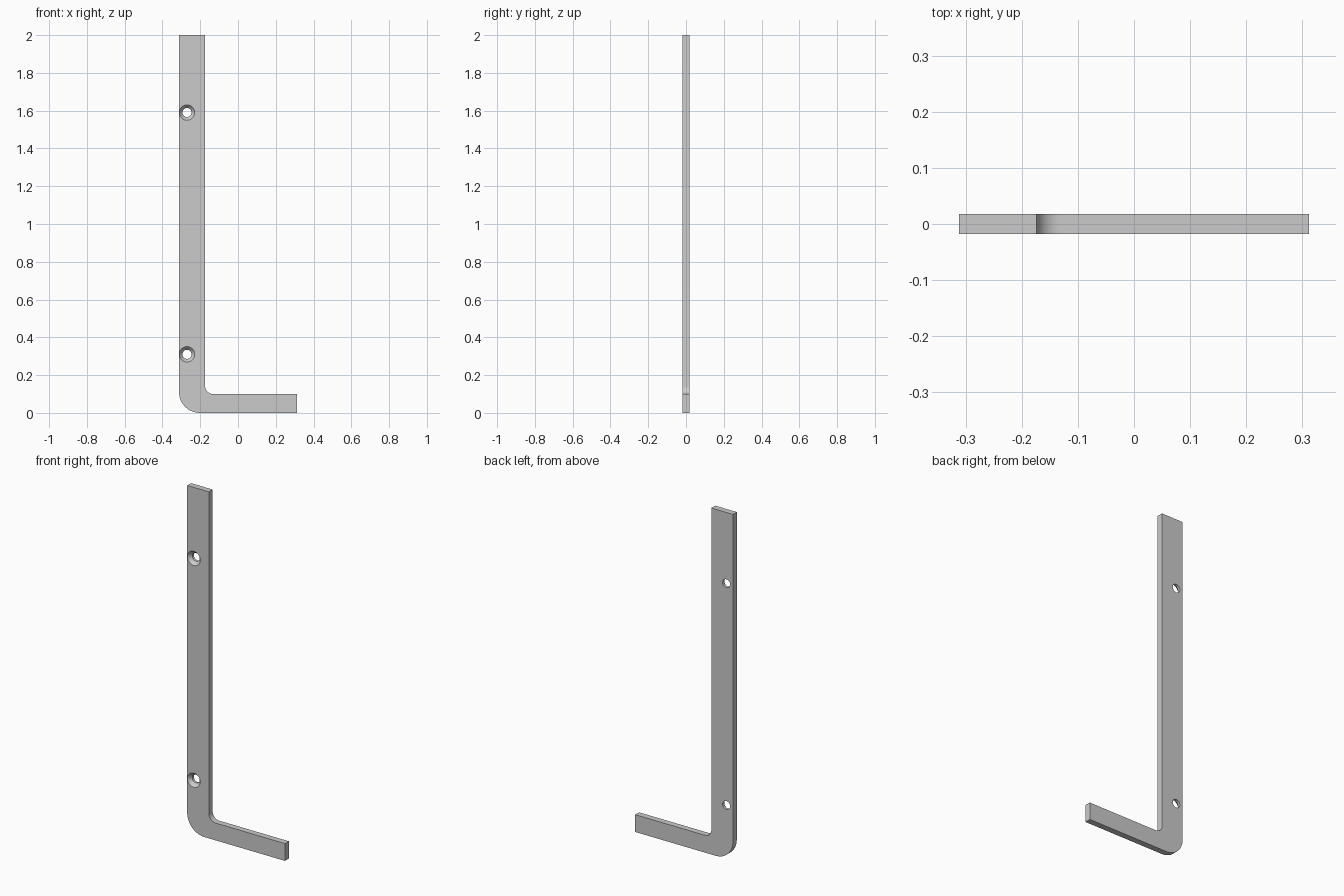
import bpy, bmesh
from math import cos, sin, pi

if "Cube" in bpy.data.objects:
    bpy.data.objects.remove(bpy.data.objects["Cube"])

X0, X1 = -0.312, 0.312      # overall width
INNER, FOOT_TOP = -0.174, 0.10
HALF_T = 0.0175             # half thickness
R_OUT, R_IN = 0.11, 0.042   # bend radii
HOLE_X, HOLE_ZS = -0.27, (0.31, 1.59)


def arc(cx, cz, r, a0, a1, n):
    return [(cx + r * cos(a0 + (a1 - a0) * i / n), cz + r * sin(a0 + (a1 - a0) * i / n))
            for i in range(n + 1)]


def mesh_object(name, bm):
    bmesh.ops.recalc_face_normals(bm, faces=bm.faces)
    me = bpy.data.meshes.new(name)
    bm.to_mesh(me)
    bm.free()
    ob = bpy.data.objects.new(name, me)
    bpy.context.collection.objects.link(ob)
    return ob


# L-shaped flat bar with rounded bend
profile = [(X0, 2.0)]
profile += arc(X0 + R_OUT, R_OUT, R_OUT, pi, 1.5 * pi, 24)
profile += [(X1, 0.0), (X1, FOOT_TOP)]
profile += arc(INNER + R_IN, FOOT_TOP + R_IN, R_IN, 1.5 * pi, pi, 16)
profile += [(INNER, 2.0)]
bm = bmesh.new()
face = bm.faces.new([bm.verts.new((x, -HALF_T, z)) for x, z in profile])
ext = bmesh.ops.extrude_face_region(bm, geom=[face])
bmesh.ops.translate(bm, vec=(0, 2 * HALF_T, 0),
                    verts=[v for v in ext["geom"] if isinstance(v, bmesh.types.BMVert)])
bracket = mesh_object("bracket", bm)


# Countersunk screw hole cutter: cone from the front, then straight bore
def hole_cutter(z, n=40):
    r_bore, r_sink, depth = 0.024, 0.041, 0.02
    slope = (r_sink - r_bore) / depth
    rings = [(r_sink + slope * 0.02, -HALF_T - 0.02),
             (r_bore, -HALF_T + depth), (r_bore, HALF_T + 0.02)]
    bm = bmesh.new()
    loops = [[bm.verts.new((HOLE_X + r * cos(2 * pi * i / n), y, z + r * sin(2 * pi * i / n)))
              for i in range(n)] for r, y in rings]
    for a, b in zip(loops, loops[1:]):
        for i in range(n):
            j = (i + 1) % n
            bm.faces.new((a[i], a[j], b[j], b[i]))
    bm.faces.new(loops[0])
    bm.faces.new(loops[-1])
    ob = mesh_object("hole_cutter", bm)
    ob.hide_render = True
    return ob


bpy.context.view_layer.objects.active = bracket
bracket.select_set(True)
for z in HOLE_ZS:
    cutter = hole_cutter(z)
    mod = bracket.modifiers.new("screw_hole", "BOOLEAN")
    mod.operation = "DIFFERENCE"
    mod.solver = "EXACT"
    mod.object = cutter
    bpy.ops.object.modifier_apply(modifier=mod.name)
    bpy.data.objects.remove(cutter, do_unlink=True)

# Smooth bends and holes, crisp edges
bpy.ops.object.shade_smooth_by_angle(angle=pi / 6)
